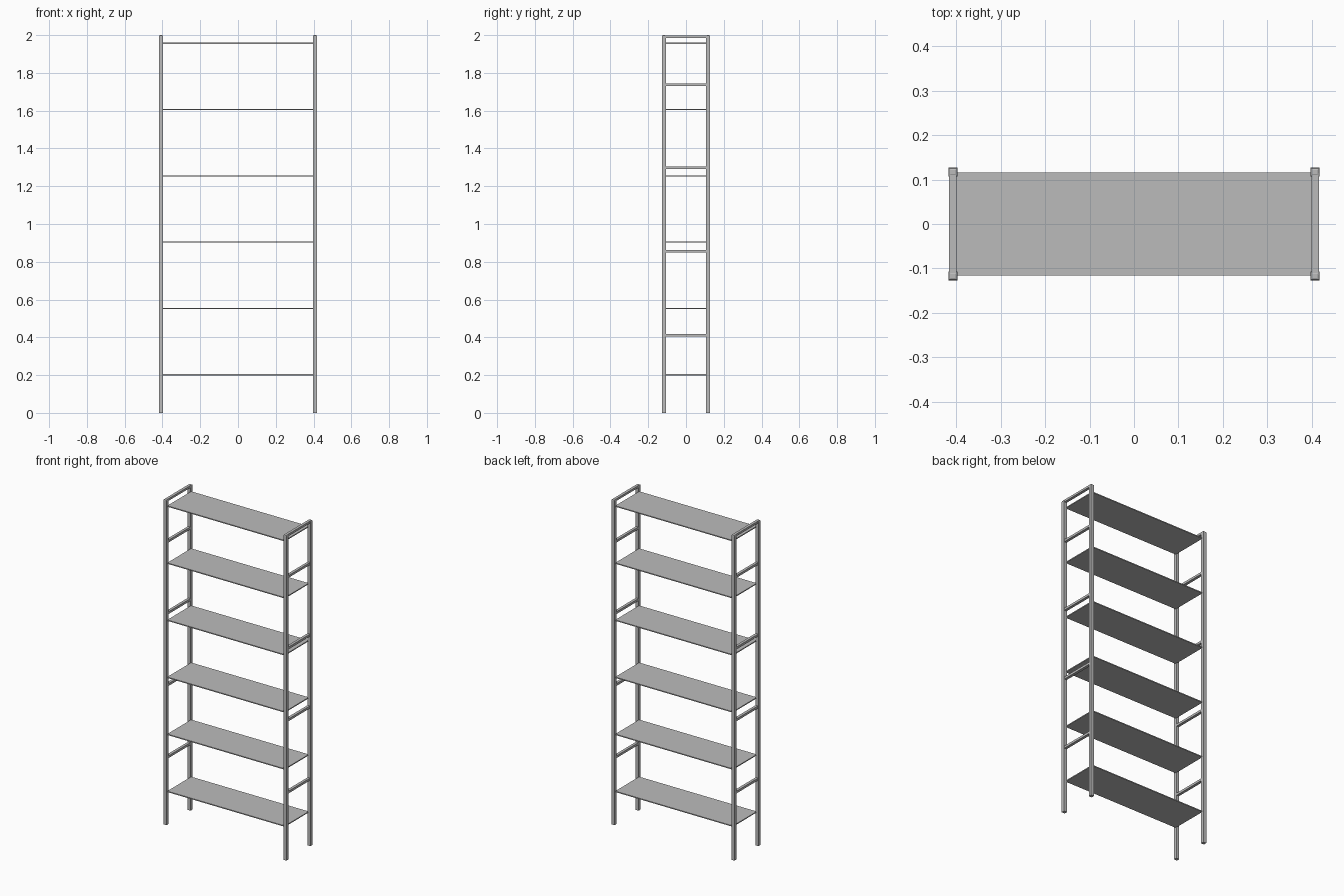
import bpy
import bmesh

cube = bpy.data.objects.get("Cube")
if cube:
    bpy.data.objects.remove(cube, do_unlink=True)

# One grey metal finish
grey = bpy.data.materials.new("grey_metal")
grey.use_nodes = True
colour = (0.5, 0.5, 0.5, 1)
grey.diffuse_color = colour
grey.node_tree.nodes["Principled BSDF"].inputs["Base Color"].default_value = colour


def box(name, low, high, round_top=0):
    """Box between two corners, optionally with softened top edges."""
    bm = bmesh.new()
    bmesh.ops.create_cube(bm, size=1)
    for v in bm.verts:
        v.co = [low[i] if v.co[i] < 0 else high[i] for i in range(3)]
    if round_top:
        edges = [e for e in bm.edges if all(v.co.z == max(low[2], high[2]) or
                 abs(v.co.z - high[2]) < 1e-5 for v in e.verts)]
        bmesh.ops.bevel(bm, geom=edges, offset=round_top, segments=2,
                        profile=0.5, affect='EDGES')
    bmesh.ops.recalc_face_normals(bm, faces=bm.faces[:])
    mesh = bpy.data.meshes.new(name)
    bm.to_mesh(mesh)
    bm.free()
    mesh.materials.append(grey)
    obj = bpy.data.objects.new(name, mesh)
    bpy.context.collection.objects.link(obj)
    return obj


# Side frames: two posts joined by rungs and a top rail
for side, s in (("left", 1), ("right", -1)):
    x0, x1 = sorted((s * 0.397, s * 0.418))
    for end, e in (("back", 1), ("front", -1)):
        y0, y1 = sorted((e * 0.107, e * 0.127))
        box(f"{side}_{end}_post", (x0, y0, 0), (x1, y1, 2), 0.006)
    r0, r1 = x0 + 0.002, x1 - 0.002
    for n, z in enumerate((0.411, 0.855, 1.297, 1.737)):
        box(f"{side}_rung_{n + 1}", (r0, -0.107, z - 0.007), (r1, 0.107, z + 0.007))
    box(f"{side}_top_rail", (r0, -0.115, 1.986), (r1, 0.115, 1.999))

# Thin sheet shelves at equal spacing
for n in range(6):
    z = 0.202 + n * 0.351
    box(f"shelf_{n + 1}", (-0.4, -0.116, z - 0.003), (0.4, 0.116, z + 0.003))
